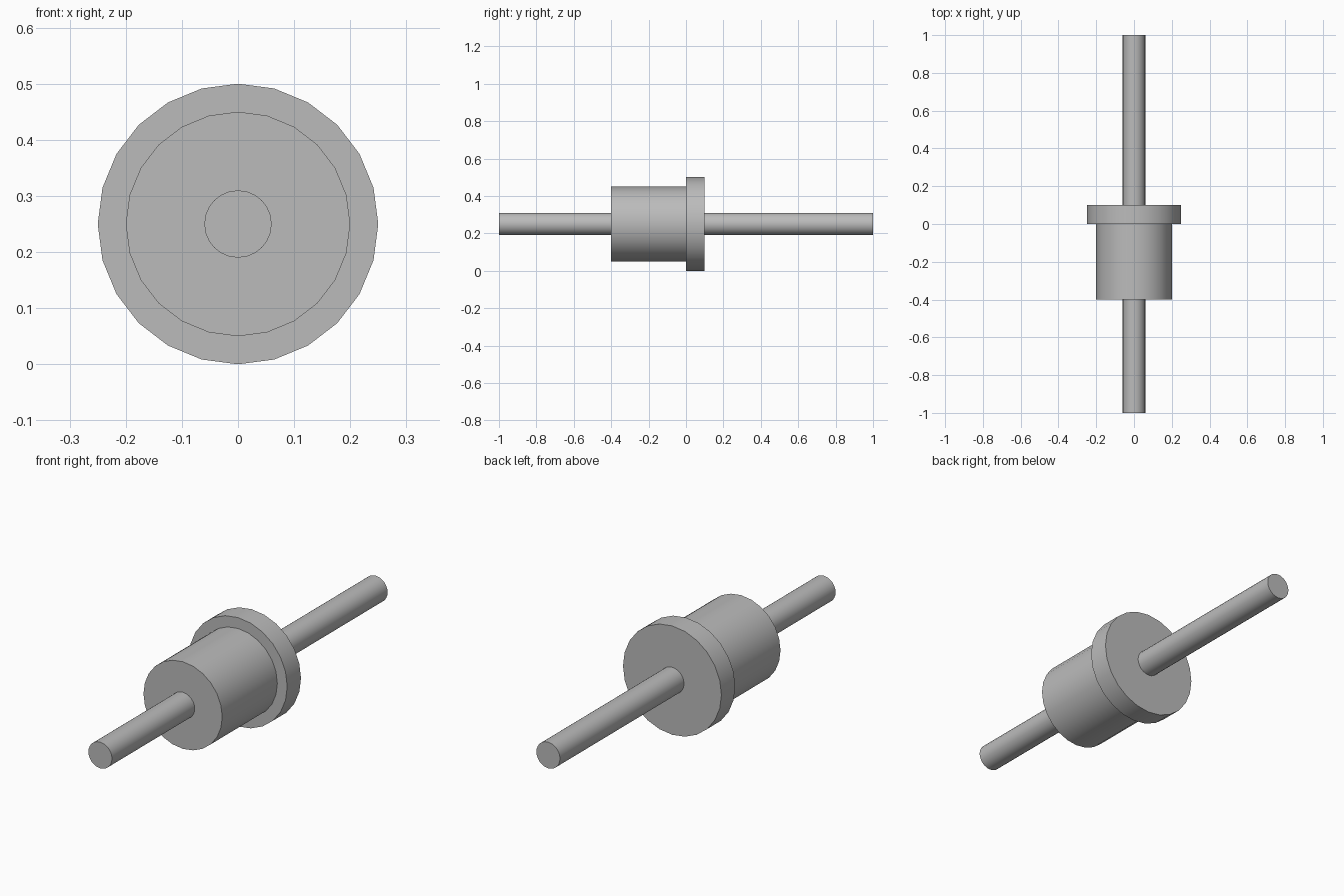
import bpy
import math

cube = bpy.data.objects.get("Cube")
if cube:
    bpy.data.objects.remove(cube, do_unlink=True)

AXIS_HEIGHT = 0.25
SIDES = 24

# Single plain grey
grey = bpy.data.materials.new("mid_grey")
grey.use_nodes = True
colour = (0.5, 0.5, 0.5, 1)
grey.diffuse_color = colour
grey.node_tree.nodes["Principled BSDF"].inputs["Base Color"].default_value = colour


def cylinder(name, radius, front, back):
    """Smooth-sided cylinder lying along y between front and back."""
    bpy.ops.mesh.primitive_cylinder_add(
        vertices=SIDES, radius=radius, depth=back - front,
        location=(0, (front + back) / 2, AXIS_HEIGHT),
        rotation=(math.pi / 2, 0, 0))
    obj = bpy.context.object
    obj.name = name
    obj.data.materials.append(grey)
    bpy.ops.object.transform_apply(location=False, rotation=True, scale=False)
    bpy.ops.object.shade_smooth_by_angle(angle=math.radians(30))
    return obj


# Long rod through the middle, stepped hub and its wider flange
cylinder("rod", 0.06, -1, 1)
cylinder("hub", 0.2, -0.4, 0)
cylinder("flange", 0.25, 0, 0.1)
